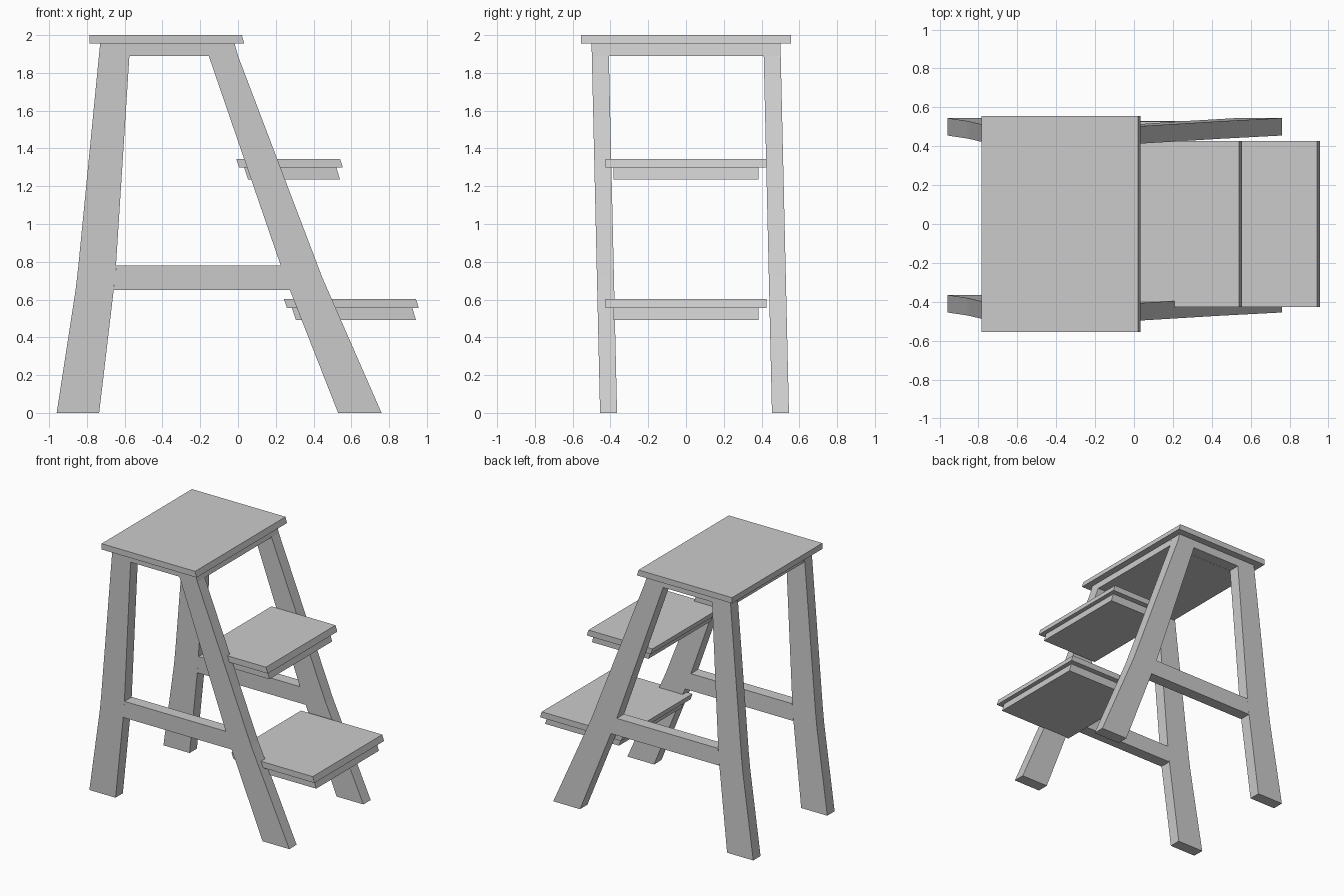
import bpy

if "Cube" in bpy.data.objects:
    bpy.data.objects.remove(bpy.data.objects["Cube"])

LEAN, FRAME_TOP = 0.045, 1.955


def prism(name, profile, y0, y1, lean=0.0):
    """Extrude an xz outline along y; lean shifts it towards +y at floor level."""
    n = len(profile)
    verts = [(x, y + lean * (1 - z / FRAME_TOP), z)
             for y in (y0, y1) for x, z in profile]
    faces = [tuple(range(n)), tuple(range(2 * n - 1, n - 1, -1))]
    faces += [(i, i + n, (i + 1) % n + n, (i + 1) % n) for i in range(n)]
    mesh = bpy.data.meshes.new(name)
    mesh.from_pydata(verts, [], faces)
    mesh.update()
    obj = bpy.data.objects.new(name, mesh)
    bpy.context.collection.objects.link(obj)
    return obj


def board(name, x0, x1, z0, z1, half_width, back=0.0, front=0.0):
    """Flat board whose back and front ends slope outwards at the bottom."""
    prism(name, [(x0 + back, z0), (x1 + front, z0), (x1, z1), (x0, z1)],
          -half_width, half_width)


# Side frames: pairs of bent legs joined under the seat, plus a cross rail
frame = [(-0.96, 0), (-0.735, 0), (-0.65, 0.72), (-0.575, 1.89),
         (-0.155, 1.89), (0.247, 0.72), (0.53, 0), (0.76, 0),
         (0.445, 0.72), (0.0, 1.89), (-0.018, FRAME_TOP),
         (-0.73, FRAME_TOP), (-0.845, 0.78), (-0.86, 0.65)]
rail = [(-0.657, 0.65), (0.274, 0.65), (0.226, 0.78), (-0.645, 0.78)]
for side, y in (("left", -0.5), ("right", 0.41)):
    prism(f"{side}_leg_frame", frame, y, y + 0.09, LEAN)
    prism(f"{side}_rail", rail, y, y + 0.09, LEAN)

# Seat and the support board beneath it
board("seat", -0.785, 0.02, 1.955, 2.0, 0.555, front=0.013)
board("seat_support", -0.728, -0.018, 1.89, 1.955, 0.41, front=0.018)

# Two steps, each a tread on a smaller support board
for name, x0, x1, z in (("upper", -0.01, 0.54, 1.345),
                        ("lower", 0.243, 0.942, 0.602)):
    board(f"{name}_tread", x0, x1, z - 0.046, z, 0.427, 0.016, 0.015)
    board(f"{name}_tread_support", x0 + 0.042, x1 - 0.019, z - 0.11, z - 0.046,
          0.385, 0.022, 0.019)
